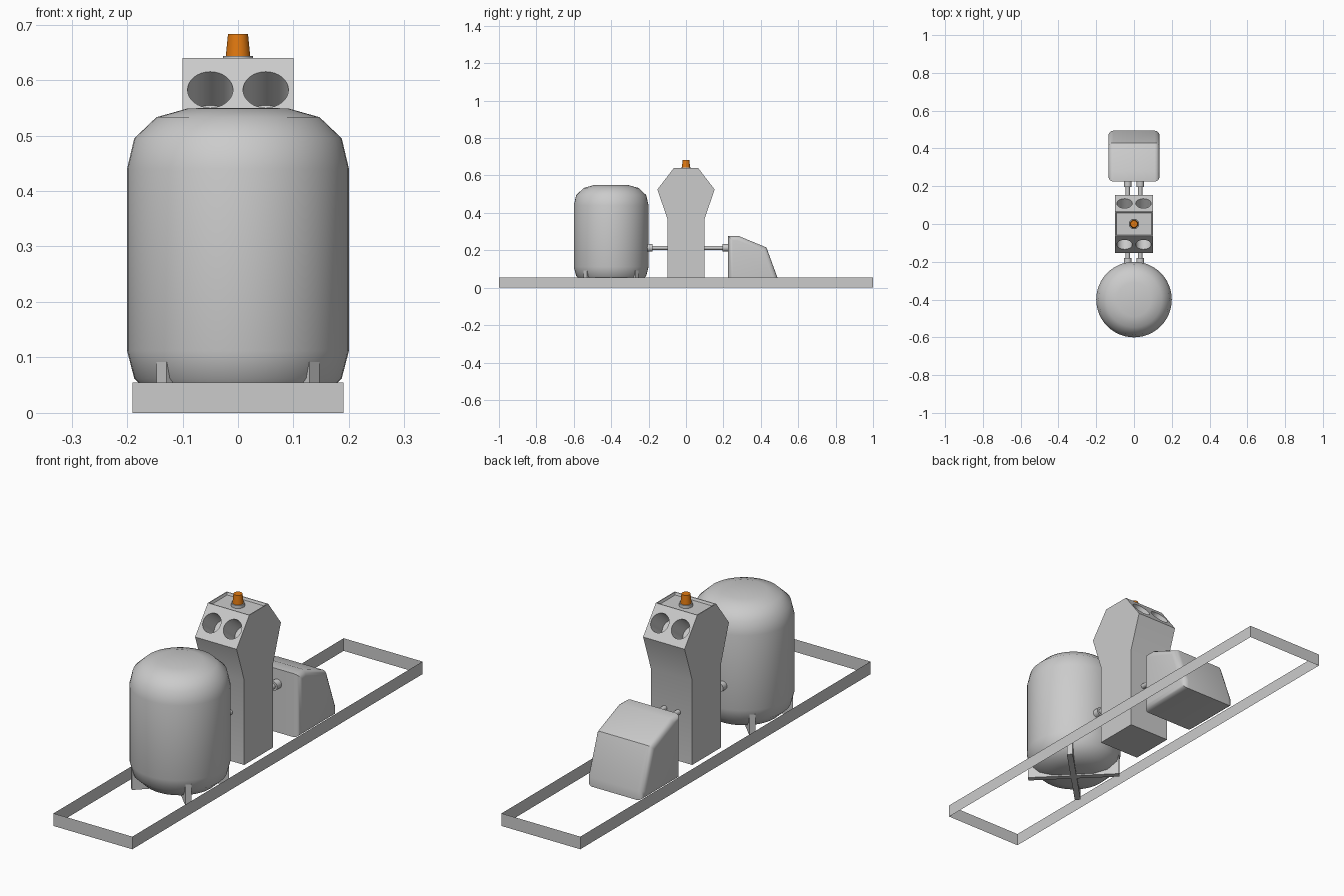
import bpy, bmesh, math
from mathutils import Vector, Matrix

if "Cube" in bpy.data.objects:
    bpy.data.objects.remove(bpy.data.objects["Cube"])


def material(name, rgb):
    m = bpy.data.materials.new(name)
    m.diffuse_color = (*rgb, 1)
    m.use_nodes = True
    m.node_tree.nodes["Principled BSDF"].inputs["Base Color"].default_value = m.diffuse_color
    return m


GREY = material("light grey", (0.6, 0.6, 0.6))
ORANGE = material("orange", (0.75, 0.19, 0.005))


def finish(name, bm, mat=GREY, angle=30, closed=True):
    if closed:
        bmesh.ops.recalc_face_normals(bm, faces=bm.faces[:])
    me = bpy.data.meshes.new(name)
    bm.to_mesh(me)
    bm.free()
    me.materials.append(mat)
    ob = bpy.data.objects.new(name, me)
    bpy.context.collection.objects.link(ob)
    smooth(ob, angle)
    return ob


def smooth(ob, angle=30):
    bpy.ops.object.select_all(action='DESELECT')
    ob.select_set(True)
    bpy.context.view_layer.objects.active = ob
    bpy.ops.object.shade_smooth_by_angle(angle=math.radians(angle))


def prism(profile, half_width):
    """Extrude a (y, z) outline symmetrically along x."""
    bm = bmesh.new()
    f = bm.faces.new([bm.verts.new((-half_width, y, z)) for y, z in profile])
    ext = bmesh.ops.extrude_face_region(bm, geom=[f])["geom"]
    bmesh.ops.translate(bm, vec=(2 * half_width, 0, 0),
                        verts=[g for g in ext if isinstance(g, bmesh.types.BMVert)])
    bmesh.ops.recalc_face_normals(bm, faces=bm.faces[:])
    return bm


def cylinder(name, start, end, r1, r2=None, mat=GREY, segments=32):
    a, b = Vector(start), Vector(end)
    bm = bmesh.new()
    rot = (b - a).to_track_quat('Z', 'Y').to_matrix().to_4x4()
    bmesh.ops.create_cone(bm, cap_ends=True, segments=segments, radius1=r1,
                          radius2=r1 if r2 is None else r2, depth=(b - a).length,
                          matrix=Matrix.Translation((a + b) / 2) @ rot)
    return finish(name, bm, mat)


# Base frame: four thin upright sheets
bm = bmesh.new()
corners = [(-0.19, -1), (0.19, -1), (0.19, 1), (-0.19, 1)]
low = [bm.verts.new((x, y, 0)) for x, y in corners]
high = [bm.verts.new((x, y, 0.055)) for x, y in corners]
for i in range(4):
    j = (i + 1) % 4
    bm.faces.new((low[i], low[j], high[j], high[i]))
finish("base_frame", bm, closed=False)

# Pressure tank: lathed domed profile
bm = bmesh.new()
profile = [(0, 0.006), (0.09, 0.007), (0.147, 0.024), (0.187, 0.062), (0.2, 0.112),
           (0.2, 0.44), (0.187, 0.495), (0.147, 0.533), (0.09, 0.549), (0, 0.55)]
pts = [bm.verts.new((r, -0.4, z)) for r, z in profile]
for v in pts:
    v.co.y = -0.4
edges = [bm.edges.new(p) for p in zip(pts, pts[1:])]
bmesh.ops.spin(bm, geom=pts + edges, cent=(0, -0.4, 0), axis=(0, 0, 1),
               angle=math.tau, steps=48, use_duplicate=False)
bmesh.ops.remove_doubles(bm, verts=bm.verts[:], dist=1e-4)
finish("tank", bm, angle=60)

# Tank feet: two crossed plates under the dome
for i, angle in enumerate((45, -45)):
    bm = bmesh.new()
    bmesh.ops.create_cube(bm, size=1, matrix=Matrix.Translation((0, -0.4, 0.046))
                          @ Matrix.Rotation(math.radians(angle), 4, 'Z')
                          @ Matrix.Diagonal((0.39, 0.025, 0.092, 1)))
    finish(f"tank_foot_{i + 1}", bm)

# Control pedestal with a recessed top panel
half = [(0.1, 0), (0.1, 0.37), (0.153, 0.525), (0.065, 0.64)]
bm = prism(half + [(-y, z) for y, z in reversed(half)], 0.1)
top = max(bm.faces, key=lambda f: f.calc_center_median().z)
bmesh.ops.inset_region(bm, faces=[top], thickness=0.005)
bmesh.ops.inset_region(bm, faces=[top], thickness=0.006, depth=-0.01)
pedestal = finish("pedestal", bm)

# Round gauge wells bored into both sloping faces
for side in (-1, 1):
    n = Vector((0, side * 0.115, 0.088)).normalized()
    for x in (-0.05, 0.05):
        c = Vector((x, side * 0.109, 0.5825))
        cutter = cylinder("well_cutter", c + n * 0.03, c - n * 0.1, 0.041)
        cutter.hide_render = True
        mod = pedestal.modifiers.new("well", 'BOOLEAN')
        mod.operation = 'DIFFERENCE'
        mod.solver = 'EXACT'
        mod.object = cutter
        bpy.context.view_layer.objects.active = pedestal
        bpy.ops.object.modifier_apply(modifier=mod.name)
        bpy.data.objects.remove(cutter)
smooth(pedestal)

# Warning beacon
cylinder("beacon_base", (0, 0, 0.628), (0, 0, 0.643), 0.027)
cylinder("beacon", (0, 0, 0.643), (0, 0, 0.683), 0.022, 0.018, ORANGE)

# Pump housing: wedge with rounded side edges
bm = prism([(0.225, 0), (0.225, 0.277), (0.28, 0.277), (0.43, 0.215),
            (0.494, 0.04), (0.494, 0)], 0.135)
rim = [e for e in bm.edges if abs(e.verts[0].co.x - e.verts[1].co.x) < 1e-5]
bmesh.ops.bevel(bm, geom=rim, offset=0.025, segments=4, profile=0.5, affect='EDGES')
finish("pump_housing", bm, angle=28)

# Twin pipes with end collars, on both sides of the pedestal
for x, side in ((-0.033, "left"), (0.033, "right")):
    cylinder(f"pipe_{side}", (x, -0.22, 0.213), (x, 0.24, 0.213), 0.011)
    cylinder(f"tank_collar_{side}", (x, -0.215, 0.213), (x, -0.18, 0.213), 0.02)
    cylinder(f"pump_collar_{side}", (x, 0.195, 0.213), (x, 0.23, 0.213), 0.02)
